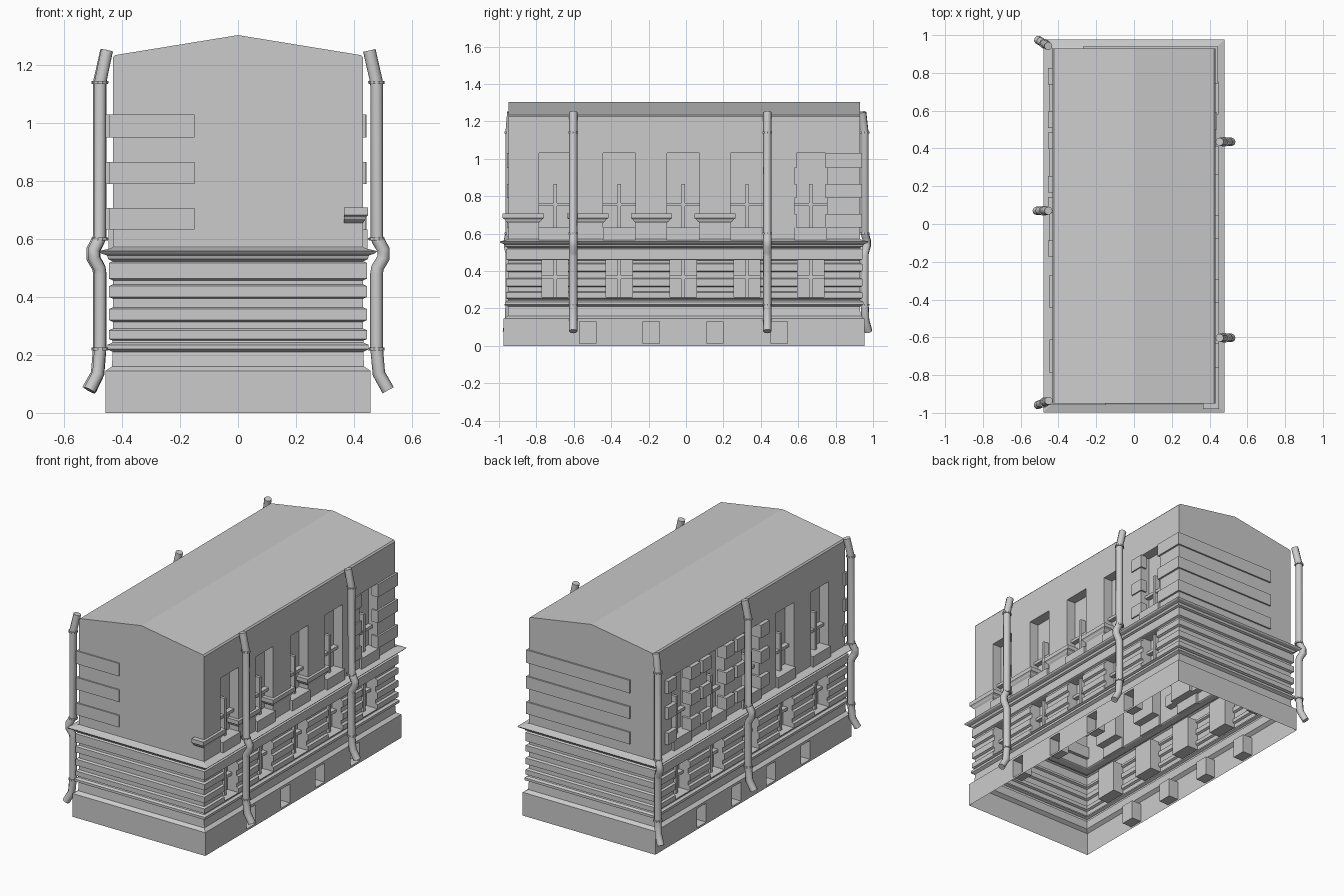
import bpy, bmesh, math
from mathutils import Vector

if "Cube" in bpy.data.objects:
    bpy.data.objects.remove(bpy.data.objects["Cube"])

CY, HX, HY = -0.01, 0.432, 0.94      # wall centre and half sizes
WIN = [-0.70, -0.357, -0.015, 0.326, 0.667]
VENT = [-0.525, -0.185, 0.155, 0.498]


def finish(name, bm):
    bmesh.ops.recalc_face_normals(bm, faces=bm.faces)
    me = bpy.data.meshes.new(name)
    bm.to_mesh(me)
    bm.free()
    ob = bpy.data.objects.new(name, me)
    bpy.context.collection.objects.link(ob)
    return ob


def loft(bm, rings, cap=True):
    loops = [[bm.verts.new(p) for p in r] for r in rings]
    for a, b in zip(loops, loops[1:]):
        for i in range(len(a)):
            j = (i + 1) % len(a)
            bm.faces.new((a[i], a[j], b[j], b[i]))
    bm.faces.new(loops[0][::-1])
    if cap:
        bm.faces.new(loops[-1])
    return loops


def rect(x0, x1, y0, y1, z):
    return [(x0, y0, z), (x1, y0, z), (x1, y1, z), (x0, y1, z)]


def box(bm, x0, x1, y0, y1, z0, z1):
    x0, x1 = sorted((x0, x1))
    loft(bm, [rect(x0, x1, y0, y1, z0), rect(x0, x1, y0, y1, z1)])


# Walls: moulding profile (offset, height) carried round the plan, gable roof on top
prof = [(.025, 0), (.025, .145), (.003, .16), (0, .21), (.018, .22), (.018, .235), (.002, .242)]
for a, b in [(.255, .285), (.32, .358), (.40, .437), (.463, .517)]:
    prof += [(0, a - .006), (.013, a), (.013, b), (0, b + .006)]
prof += [(.015, .53), (.02, .543), (.04, .55), (.047, .558), (.006, .568), (0, .572),
         (0, 1.225), (-.008, 1.234)]
bm = bmesh.new()
rings = []
for o, z in prof:
    oy = o if z < 1 else 0
    rings.append(rect(-HX - o, HX + o, CY - HY - oy, CY + HY + oy, z))
a, b, c, d = loft(bm, rings, cap=False)[-1]
r0 = bm.verts.new((0, CY - HY, 1.303))
r1 = bm.verts.new((0, CY + HY, 1.303))
for f in ((a, b, r0), (c, d, r1), (b, c, r1, r0), (d, a, r0, r1)):
    bm.faces.new(f)
walls = finish("walls_and_roof", bm)

# Window and basement recesses
bm = bmesh.new()
for s in (-1, 1):
    for y in WIN:
        box(bm, s * .37, s * .6, y - .07, y + .07, .26, .46)
        box(bm, s * .37, s * .6, y - .087, y + .087, .632, 1.03)
    for y in VENT:
        box(bm, s * .39, s * .6, y - .044, y + .044, .012, .13)
cutter = finish("recess_cutter", bm)
cutter.hide_render = True
mod = walls.modifiers.new("recesses", 'BOOLEAN')
mod.object = cutter
mod.operation = 'DIFFERENCE'
mod.solver = 'EXACT'
bpy.context.view_layer.objects.active = walls
bpy.ops.object.modifier_apply(modifier=mod.name)
bpy.data.objects.remove(cutter)

# The underside is open
bm = bmesh.new()
bm.from_mesh(walls.data)
bmesh.ops.delete(bm, geom=[f for f in bm.faces if all(v.co.z < .001 for v in f.verts)],
                 context='FACES')
bm.to_mesh(walls.data)
bm.free()

# Window cross bars
bm = bmesh.new()
for s in (-1, 1):
    for y in WIN:
        for z0, z1, w in ((.26, .46, .07), (.632, .865, .087)):
            m = z0 + (z1 - z0) * .53
            box(bm, s * .37, s * .405, y - .009, y + .009, z0, z1)
            box(bm, s * .37, s * .40, y - w, y + w, m - .009, m + .009)
finish("window_bars", bm)

# Panels under the upper windows
bm = bmesh.new()
for s in (-1, 1):
    for y in WIN:
        box(bm, s * .42, s * .447, y - .088, y + .088, .566, .632)
finish("sill_panels", bm)

# Short flared capitals on the right wall
bm = bmesh.new()
for y in (-.87, -.525, -.185, .155):
    steps = [(.07, .63), (.075, .645), (.08, .655), (.095, .668), (.098, .675),
             (.11, .683), (.11, .708)]
    loft(bm, [rect(.365, .425 + (w - .07) * .6, y - w, y + w, z) for w, z in steps])
finish("capitals", bm)

# Quoin blocks beside windows and on the end walls
bm = bmesh.new()
for z0, z1 in ((.632, .706), (.79, .865), (.95, 1.03)):
    box(bm, -.445, -.15, CY - HY - .008, -.93, z0, z1)
    box(bm, -.27, .444, .91, CY + HY + .01, z0, z1)
    box(bm, .40, .444, .745, .94, z0, z1)
    box(bm, .40, .44, .50, .59, z0, z1)
    for y in WIN[2:]:
        for e in (-1, 1):
            c = y + e * .115
            box(bm, -.39, -.456, c - .043, c + .043, z0, z1)
finish("quoins", bm)


# Drainpipes with collars
def pipe(name, base, out):
    o = Vector((out[0], out[1], 0)).normalized()
    base = Vector((base[0], base[1], 0))
    path = [(-.025, 1.25), (0, 1.14), (0, .605), (.008, .59), (.024, .562), (.024, .535),
            (.003, .50), (0, .48), (0, .225), (.008, .135), (.04, .078)]
    cu = bpy.data.curves.new(name, 'CURVE')
    cu.dimensions = '3D'
    cu.bevel_depth = .022
    cu.bevel_resolution = 2
    cu.use_fill_caps = True
    sp = cu.splines.new('POLY')
    sp.points.add(len(path) - 1)
    for p, (d, z) in zip(sp.points, path):
        v = base + o * d
        p.co = (v.x, v.y, z, 1)
    ob = bpy.data.objects.new(name, cu)
    bpy.context.collection.objects.link(ob)
    bm = bmesh.new()
    for z in (1.14, .60, .22):
        loft(bm, [[(base.x + .027 * math.cos(k * math.pi / 5),
                    base.y + .027 * math.sin(k * math.pi / 5), z + h) for k in range(10)]
                  for h in (-.005, .005)])
        for sgn in (1,):
            q = base - o * .03
            box(bm, min(q.x, base.x), max(q.x, base.x), base.y - .006, base.y + .006,
                z - .004, z + .004)
    finish(name + "_collars", bm)


pipe("drainpipe_right_front", (.478, -.603), (1, 0))
pipe("drainpipe_right_back", (.478, .435), (1, 0))
pipe("drainpipe_left", (-.478, .07), (-1, 0))
pipe("drainpipe_corner_back", (-.475, .955), (-.85, .5))
pipe("drainpipe_corner_front", (-.475, -.945), (-.9, -.35))
